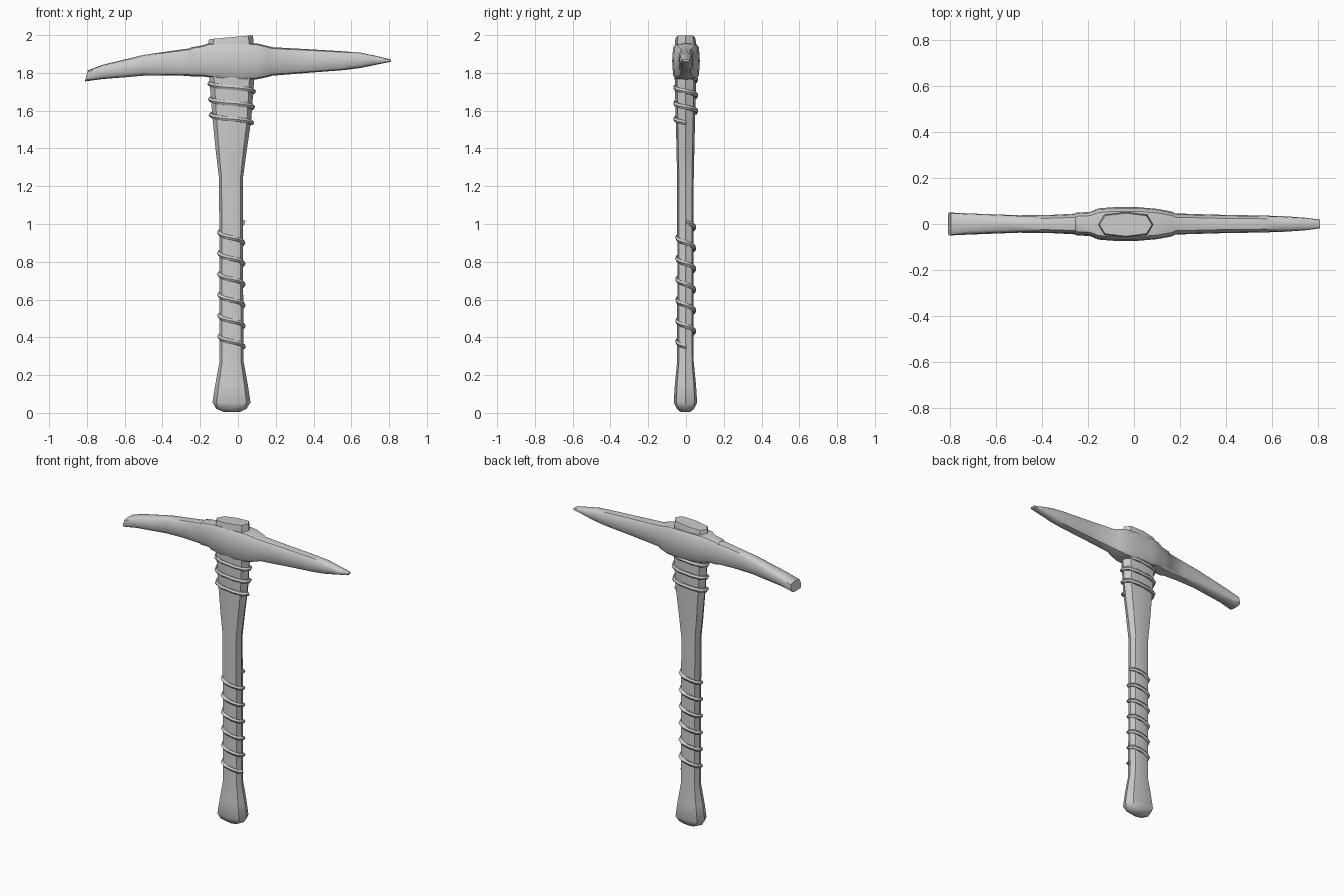
import bpy, bmesh
from math import sin, cos, pi, copysign


def spow(v, p):
    return copysign(abs(v) ** p, v) if abs(v) > 1e-6 else 0.0


def ring(n, a, b, p):
    """Points of a superellipse with half sizes a, b (small p = squarer)."""
    return [(a * spow(cos(2 * pi * i / n), p), b * spow(sin(2 * pi * i / n), p)) for i in range(n)]


def finish(name, bm, angle):
    bmesh.ops.recalc_face_normals(bm, faces=bm.faces[:])
    me = bpy.data.meshes.new(name)
    bm.to_mesh(me)
    bm.free()
    ob = bpy.data.objects.new(name, me)
    bpy.context.collection.objects.link(ob)
    bpy.ops.object.select_all(action='DESELECT')
    ob.select_set(True)
    bpy.context.view_layer.objects.active = ob
    bpy.ops.object.shade_smooth_by_angle(angle=angle)
    return ob


def loft(name, rings, angle=0.7):
    bm = bmesh.new()
    vs = [[bm.verts.new(c) for c in r] for r in rings]
    n = len(vs[0])
    for r0, r1 in zip(vs, vs[1:]):
        for i in range(n):
            j = (i + 1) % n
            bm.faces.new((r0[i], r0[j], r1[j], r1[i]))
    bm.faces.new(vs[0][::-1])
    bm.faces.new(vs[-1])
    return finish(name, bm, angle)


# Wooden handle: z, x min, x max, half depth, tilt; passes up through the head
handle = [
    (0.005, -0.075, 0.01, 0.026, 0),
    (0.022, -0.115, 0.045, 0.046, 0.0),
    (0.055, -0.135, 0.066, 0.062, 0),
    (0.15, -0.12, 0.052, 0.056, 0),
    (0.27, -0.098, 0.030, 0.044, 0),
    (0.75, -0.098, 0.027, 0.043, 0),
    (1.24, -0.100, 0.026, 0.044, 0),
    (1.38, -0.117, 0.045, 0.047, 0),
    (1.55, -0.134, 0.070, 0.051, 0),
    (1.78, -0.153, 0.087, 0.057, 0),
    (1.97, -0.155, 0.083, 0.055, 0),
    (1.989, -0.150, 0.078, 0.050, 0.09),
]
loft("handle", [[((x0 + x1) / 2 + x, y - 0.003, z + t * x) for x, y in ring(8, (x1 - x0) / 2, d, 0.7)]
                for z, x0, x1, d, t in handle])

# Metal head: x, z bottom, z top, half depth, squareness, end slant
head = [
    (-0.803, 1.755, 1.813, 0.050, 0.45, 0.25),
    (-0.72, 1.767, 1.842, 0.046, 0.6, 0),
    (-0.50, 1.785, 1.895, 0.038, 0.65, 0),
    (-0.37, 1.787, 1.914, 0.039, 0.65, 0),
    (-0.255, 1.784, 1.930, 0.045, 0.65, 0),
    (-0.25, 1.782, 1.935, 0.049, 0.55, 0),
    (-0.19, 1.782, 1.945, 0.053, 0.55, 0),
    (-0.155, 1.777, 1.956, 0.068, 0.45, 0),
    (-0.09, 1.768, 1.959, 0.073, 0.42, 0),
    (0.02, 1.762, 1.959, 0.073, 0.42, 0),
    (0.10, 1.766, 1.956, 0.066, 0.45, 0),
    (0.165, 1.780, 1.940, 0.054, 0.55, 0),
    (0.18, 1.785, 1.936, 0.046, 0.65, 0),
    (0.38, 1.801, 1.925, 0.040, 0.7, 0),
    (0.56, 1.815, 1.914, 0.037, 0.7, 0),
    (0.65, 1.826, 1.907, 0.034, 0.7, 0),
    (0.74, 1.845, 1.888, 0.028, 0.7, 0),
    (0.81, 1.859, 1.871, 0.019, 0.7, 0),
]
loft("pick_head", [[(x + s * z, y, (z0 + z1) / 2 + z) for y, z in ring(12, d, (z1 - z0) / 2, p)]
                   for x, z0, z1, d, p, s in head])


# Cord wraps: tube swept down a flattened helix
def wrap(name, z0, z1, turns, rx0, rx1, cx0, cx1, ry, r=0.014, seg=10):
    rings = []
    for k in range(turns * seg + 1):
        t = k / (turns * seg)
        a = 2 * pi * k / seg
        rx, cx = rx0 + (rx1 - rx0) * t, cx0 + (cx1 - cx0) * t
        ux, uy = spow(cos(a), 0.8), spow(sin(a), 0.8)
        z = z0 + (z1 - z0) * t
        rings.append([(cx + ux * (rx + o), -0.001 + uy * (ry + o), z + h) for o, h in ring(6, r, r, 1)])
    loft(name, rings, 1.0)


wrap("grip_wrap", 1.01, 0.35, 6, 0.062, 0.062, -0.036, -0.034, 0.043)
wrap("neck_wrap", 1.785, 1.535, 3, 0.118, 0.106, -0.032, -0.034, 0.054)
